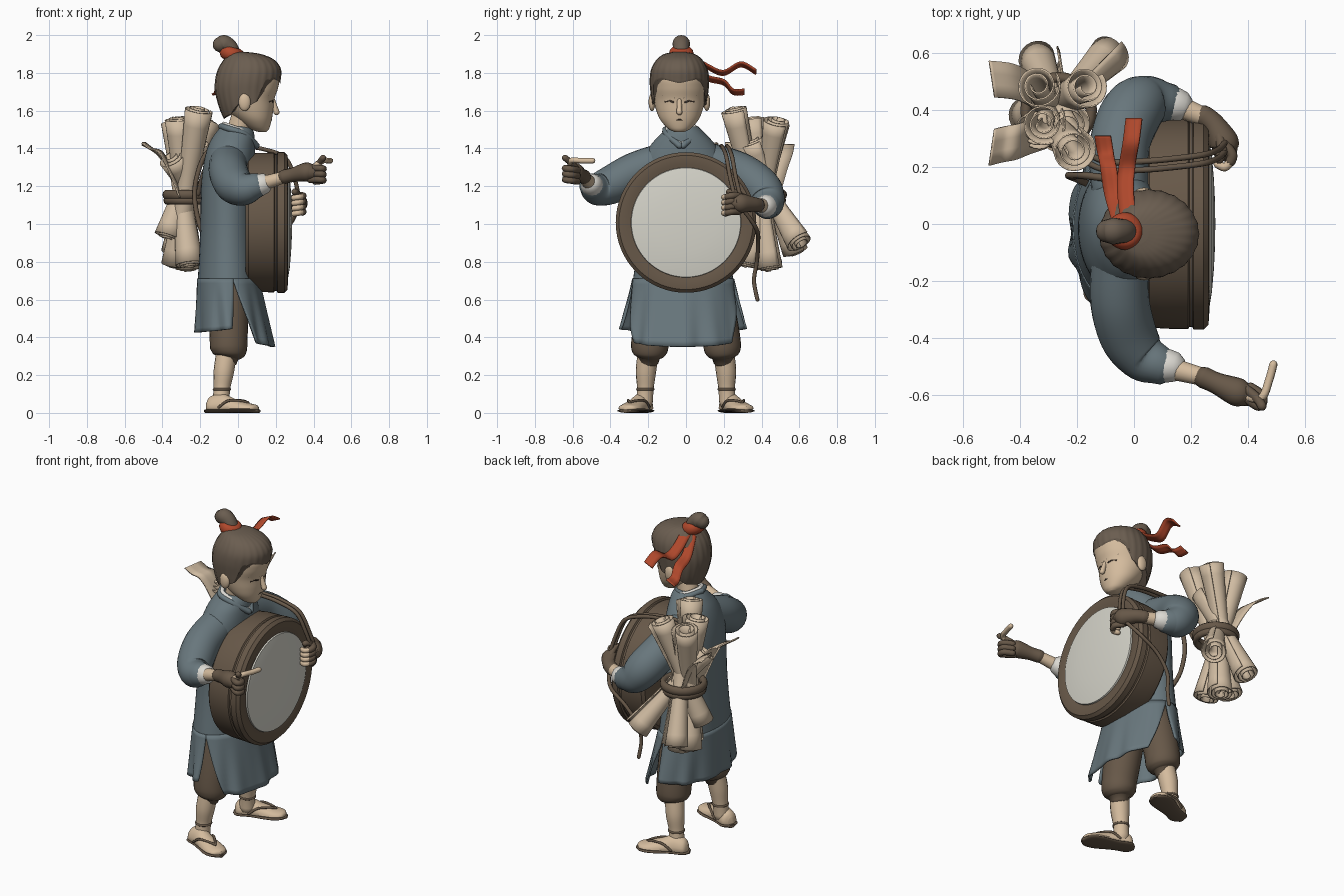
import bpy, bmesh, math
from mathutils import Vector
from math import sin, cos, pi, radians

if "Cube" in bpy.data.objects:
    bpy.data.objects.remove(bpy.data.objects["Cube"])


def material(name, rgb):
    m = bpy.data.materials.new(name)
    m.use_nodes = True
    m.diffuse_color = (*rgb, 1)
    m.node_tree.nodes["Principled BSDF"].inputs["Base Color"].default_value = (*rgb, 1)
    return m


SKIN = material("skin beige", (.66, .50, .34))
PAPER = material("scroll paper", (.63, .50, .36))
ROBE = material("slate blue cloth", (.14, .185, .205))
BROWN = material("brown leather", (.135, .097, .065))
HAIR = material("brown hair", (.145, .11, .08))
RED = material("red ribbon", (.43, .065, .025))
DRUM = material("drum skin white", (.67, .66, .59))
WHITE = material("white linen", (.72, .70, .65))
DARK = material("dark line", (.05, .035, .025))


def lerp(a, b, t):
    return a + (b - a) * t


def lookup(table, x):
    """Linear lookup of a row by its first value."""
    for a, b in zip(table, table[1:]):
        if x <= b[0]:
            t = max(0, (x - a[0]) / max(b[0] - a[0], 1e-9))
            return [lerp(p, q, t) for p, q in zip(a, b)]
    return list(table[-1])


def spline(pts, n=6):
    """Catmull-Rom resampling of tuples of any length."""
    p = [pts[0], *pts, pts[-1]]
    out = []
    for i in range(len(pts) - 1):
        for k in range(n):
            t = k / n
            out.append([.5 * (2 * b + (c - a) * t + (2 * a - 5 * b + 4 * c - d) * t * t
                              + (3 * b - a - 3 * c + d) * t ** 3)
                        for a, b, c, d in zip(p[i], p[i + 1], p[i + 2], p[i + 3])])
    return out + [list(pts[-1])]


def surface(name, rows, mat, wrap=True, caps=True, thick=0, angle=45):
    bm = bmesh.new()
    vs = [[bm.verts.new(p) for p in r] for r in rows]
    n = len(rows[0])
    for a, b in zip(vs, vs[1:]):
        for j in range(n if wrap else n - 1):
            k = (j + 1) % n
            bm.faces.new((a[j], a[k], b[k], b[j]))
    if wrap and caps:
        bm.faces.new(vs[0])
        bm.faces.new(vs[-1])
    bmesh.ops.recalc_face_normals(bm, faces=bm.faces)
    me = bpy.data.meshes.new(name)
    bm.to_mesh(me)
    bm.free()
    me.materials.append(mat)
    me.polygons.foreach_set("use_smooth", [True] * len(me.polygons))
    me.set_sharp_from_angle(angle=radians(angle))
    ob = bpy.data.objects.new(name, me)
    bpy.context.collection.objects.link(ob)
    if thick:
        mod = ob.modifiers.new("thickness", "SOLIDIFY")
        mod.thickness, mod.offset = thick, 0


def frames(path):
    """Position, size and two side axes along a path."""
    up = None
    for i, p in enumerate(path):
        d = (Vector(path[min(i + 1, len(path) - 1)][:3]) - Vector(path[max(i - 1, 0)][:3])).normalized()
        ref = up or (Vector((0, 0, 1)) if abs(d.z) < .9 else Vector((1, 0, 0)))
        up = (ref - d * ref.dot(d)).normalized()
        yield Vector(p[:3]), p[3], d, up, d.cross(up)


def tube(name, pts, mat, sides=16, n=6):
    """Round-ended tube through (x, y, z, radius) points."""
    fr = list(frames(spline(pts, n)))
    arc = [(-sin(a), cos(a)) for a in (1.45, 1.0, .5)]
    rings = [(fr[0], s, c) for s, c in arc] + [(f, 0, 1) for f in fr] + [(fr[-1], -s, c) for s, c in arc[::-1]]
    rows = [[p + d * r * s + (u * cos(a) + v * sin(a)) * r * c
             for a in (2 * pi * k / sides for k in range(sides))] for (p, r, d, u, v), s, c in rings]
    surface(name, rows, mat, angle=60)


def cord(name, pts, r, mat):
    tube(name, [(*p, r) for p in pts], mat, 8)


def ring(name, c, r, thick, mat, tall=1.0, tilt=0):
    rows = []
    for i in range(29):
        a = 2 * pi * i / 28
        rows.append([(c[0] + cos(a) * (r + thick * cos(b)), c[1] + sin(a) * (r + thick * cos(b)),
                      c[2] + thick * tall * sin(b) + tilt * cos(a)) for b in (2 * pi * k / 10 for k in range(10))])
    surface(name, rows, mat, caps=False, angle=60)


def ball(name, c, r, mat):
    rows = [[(c[0] + r[0] * sin(v) * cos(u), c[1] + r[1] * sin(v) * sin(u), c[2] + r[2] * cos(v))
             for u in (2 * pi * k / 20 for k in range(20))] for v in (.03 + (pi - .06) * i / 12 for i in range(13))]
    surface(name, rows, mat, angle=60)


def egg(row, cy, a, k=1.0):
    z, back, front, half = row
    return ((back + front) / 2 + (front - back) / 2 * k * cos(a), cy + half * k * sin(a), z)


def strip(name, pts, width, axis, mat):
    """Thin cloth or paper strip along a path."""
    ax = Vector(axis).normalized() * width / 2
    rows = [[Vector(p) + ax * s for s in (-1, -.3, .3, 1)] for p in spline(pts)]
    surface(name, rows, mat, wrap=False, thick=.008)


CIRCLE = [2 * pi * k / 48 for k in range(48)]
HY = -.035

# Robe body and the slit skirt that continues it
body = spline([(.7, -.213, .11, .266), (.95, -.2, .09, .235), (1.2, -.195, .09, .225), (1.33, -.18, .09, .22),
               (1.42, -.155, .09, .17), (1.48, -.12, .085, .115), (1.515, -.09, .07, .08)])
surface("robe_body", [[egg(r, -.015, a) for a in CIRCLE] for r in body], ROBE)
for name, mid, top, low, hem in (("front", 0, 82, 54, .35), ("back", pi, 100, 87, .425)):
    rows = []
    for i in range(13):
        v = i / 12
        half = radians(lerp(top, low, v))
        row = []
        for j in range(41):
            a = mid + half * (j / 20 - 1)
            k = 1 + .035 * v * cos(11 * a) + .015 * v * sin(17 * a)
            row.append((lerp(-.0515, -.02, v) + lerp(.1605, .205, v) * k * cos(a),
                        -.015 + lerp(.265, .325, v) * k * sin(a),
                        lerp(.71, hem + .02 * (j / 20 - 1) ** 2, v)))
        rows.append(row)
    surface("skirt_" + name, rows, ROBE, wrap=False, thick=.01)

# Collar and neck
tube("neck", [(-.01, -.025, 1.42, .065), (.01, -.03, 1.52, .06), (.04, HY, 1.6, .065)], SKIN)
for name, r, mat, k, lift in (("robe_collar", .017, ROBE, 1.0, 0), ("linen_collar", .013, WHITE, .86, .012)):
    for s in (-1, 1):
        cord(name, [(-.088 * k, -.025, 1.517 + lift), (-.05 * k, -.025 + s * .076 * k, 1.505 + lift),
                    (.035 * k, -.025 + s * .076 * k, 1.475 + lift), (.098 * k, -.025 + s * .01, 1.415 + lift)], r, mat)

# Head
skull = spline([(1.487, .11, .15, .025), (1.505, .06, .165, .06), (1.55, .0, .178, .1), (1.6, -.05, .186, .122),
                (1.66, -.09, .192, .137), (1.72, -.1, .212, .145), (1.78, -.1, .217, .142), (1.84, -.06, .17, .11)])
surface("head", [[egg(r, HY, a) for a in CIRCLE] for r in skull], SKIN, angle=70)
tube("nose", [(.185, HY, 1.655, .012), (.195, HY, 1.62, .014), (.204, HY, 1.592, .016)], SKIN, 10)
cord("mouth", [(.17, HY - .025, 1.549), (.177, HY, 1.552), (.17, HY + .025, 1.549)], .004, DARK)
for s in (-1, 1):
    cord("brow", [(.187, HY + s * .022, 1.668), (.182, HY + s * .055, 1.687), (.16, HY + s * .088, 1.683)], .0055, HAIR)
    cord("eye", [(.184, HY + s * .032, 1.645), (.176, HY + s * .052, 1.652), (.162, HY + s * .075, 1.647)], .0055, DARK)
    ball("ear", (.035, HY + s * .145, 1.645), (.032, .018, .047), SKIN)

# Hair cap that follows the hairline
scalp = spline([(1.5, -.04, .12, .09), (1.56, -.075, .17, .12), (1.62, -.1, .2, .142), (1.7, -.12, .214, .152),
                (1.76, -.12, .224, .156), (1.82, -.105, .226, .148), (1.87, -.075, .19, .12),
                (1.9, -.05, .12, .08), (1.91, -.03, .05, .035)])
hairline = [(0, 1.745), (38, 1.77), (58, 1.755), (70, 1.65), (84, 1.63), (92, 1.68), (106, 1.64), (130, 1.58), (180, 1.555)]
rows = []
for i in range(25):
    row = []
    for j in range(96):
        a = 2 * pi * j / 96
        low = lookup(hairline, 180 - abs(math.degrees(a) - 180))[1]
        z = lerp(low, 1.91, sin(i / 24 * pi / 2))
        row.append(egg(lookup(scalp, z), HY, a, 1 + .01 * cos(24 * a)))
    rows.append(row)
surface("hair", rows, HAIR, angle=70)
tube("hair_knot", [(-.03, -.025, 1.9, .045), (-.045, -.025, 1.935, .043), (-.073, -.025, 1.953, .047),
                   (-.092, -.025, 1.95, .042)], HAIR)
ring("hair_tie", (-.032, -.025, 1.9), .036, .03, RED, 1.25, -.01)
strip("ribbon_upper", [(-.02, .02, 1.89), (-.03, .12, 1.83), (-.025, .2, 1.80), (-.01, .29, 1.845), (0, .37, 1.805)],
      .062, (1, 0, .45), RED)
strip("ribbon_lower", [(-.05, .01, 1.88), (-.075, .1, 1.78), (-.09, .2, 1.75), (-.1, .25, 1.70), (-.11, .31, 1.70)],
      .062, (1, 0, .5), RED)

# Arms: sleeve, cuff, forearm and glove
tube("right_sleeve", [(-.05, -.12, 1.33, .1), (-.05, -.27, 1.275, .104), (-.02, -.39, 1.21, .102),
                      (.03, -.465, 1.185, .088), (.085, -.495, 1.2, .07)], ROBE, 24)
tube("right_cuff", [(.09, -.495, 1.2, .064), (.125, -.5, 1.21, .058)], WHITE)
tube("right_forearm", [(.08, -.495, 1.2, .042), (.25, -.54, 1.25, .031)], SKIN)
tube("right_glove", [(.245, -.54, 1.25, .038), (.29, -.56, 1.26, .038), (.36, -.59, 1.275, .05),
                     (.39, -.6, 1.275, .042)], BROWN)
tube("left_sleeve", [(-.05, .12, 1.33, .1), (-.05, .28, 1.275, .106), (-.005, .395, 1.19, .108),
                     (.05, .43, 1.12, .093), (.11, .43, 1.095, .07)], ROBE, 24)
tube("left_cuff", [(.115, .43, 1.095, .064), (.15, .42, 1.095, .058)], WHITE)
tube("left_forearm", [(.12, .43, 1.095, .042), (.26, .37, 1.1, .033)], SKIN)
tube("left_glove", [(.245, .38, 1.1, .038), (.28, .35, 1.105, .04), (.315, .29, 1.11, .052), (.32, .265, 1.11, .045)], BROWN)
for k in range(3):
    z = 1.295 - .03 * k
    cord("right_finger", [(.38, -.6, z), (.44, -.64, z), (.45, -.605, z - .005), (.41, -.575, z - .01)], .018, BROWN)
cord("right_index_finger", [(.4, -.61, 1.3), (.45, -.61, 1.335), (.475, -.55, 1.335), (.49, -.495, 1.335)], .015, SKIN)
cord("right_thumb", [(.38, -.57, 1.285), (.43, -.61, 1.325), (.45, -.64, 1.35)], .017, BROWN)
for k in range(4):
    z = 1.15 - .028 * k
    cord("left_finger", [(.32, .28, z), (.345, .245, z), (.34, .22, z - .005)], .018, BROWN)
    cord("left_fingertip", [(.34, .22, z - .005), (.32, .2, z - .008), (.295, .21, z - .012)], .015, SKIN)
cord("left_thumb", [(.3, .31, 1.14), (.31, .26, 1.165), (.3, .23, 1.17)], .018, BROWN)


# Drum, turned about the x axis
def turned(name, prof, mat):
    surface(name, [[(x, r * cos(a), 1.008 + r * sin(a)) for a in
                    (2 * pi * k / 64 for k in range(64))] for x, r in prof], mat, angle=35)


turned("drum_body", [(.04, .02), (.04, .345), (.055, .362), (.1, .368), (.19, .37), (.195, .362), (.205, .362),
                     (.21, .372), (.245, .372), (.262, .355), (.265, .31), (.255, .285), (.25, .02)], BROWN)
turned("drum_skin", [(.25, .293), (.266, .289), (.274, .24), (.281, .16), (.285, .08), (.286, .01)], DRUM)

# Ropes and straps
for k in (0, .03):
    cord("shoulder_rope", [(.33, .27 + k, 1.1), (.3, .235 + k, 1.24), (.25, .215 + k, 1.35), (.14, .2 + k, 1.395),
                           (.02, .19 + k, 1.41), (-.1, .19 + k, 1.4), (-.18, .23 + k, 1.28), (-.21, .28, 1.16)], .011, BROWN)
cord("back_strap", [(-.09, .16, 1.42), (-.17, .17, 1.37), (-.215, .17, 1.26), (-.23, .17, 1.14), (-.205, .16, 1.0),
                    (-.16, .14, .9)], .013, BROWN)
cord("rope_tail", [(.32, .3, 1.08), (.26, .37, .98), (.15, .382, .9), (.07, .375, .8), (.055, .36, .7), (.06, .378, .6)],
     .011, BROWN)


# Bundle of rolled scrolls, each a spiral sheet pinched at the tie
def scroll(top, low, r):
    a, b = Vector(low), Vector(top)
    rows = []
    d = (b - a).normalized()
    u = d.cross(Vector((0, 1, 0))).normalized()
    v = d.cross(u)
    for i in range(11):
        t = i / 10
        size = r * (.68 + .42 * abs(2 * t - 1) ** 1.2)
        row = []
        for j in range(61):
            w = j / 60
            ang = 2 * pi * 2.6 * w
            row.append(a.lerp(b, t) + (u * cos(ang) + v * sin(ang)) * size * (.3 + .7 * w) + d * .02 * w * (1 - 2 * t))
        rows.append(row)
    surface("paper_scroll", rows, PAPER, wrap=False, thick=.006)


for top, low in (((-.21, .255, 1.62), (-.34, .45, .77)), ((-.32, .35, 1.57), (-.26, .45, .75)),
                 ((-.34, .49, 1.55), (-.26, .32, .77)), ((-.165, .485, 1.56), (-.38, .38, .92)),
                 ((-.36, .32, 1.36), (-.08, .61, .89)), ((-.23, .34, 1.45), (-.34, .59, .84))):
    scroll(top, low, .072)
ring("scroll_tie", (-.265, .4, 1.155), .115, .02, BROWN, 1.3)
ring("scroll_tie_lower", (-.265, .4, 1.125), .112, .018, BROWN, 1.2)
strip("loose_sheet_a", [(-.3, .33, 1.14), (-.36, .31, 1.29), (-.41, .29, 1.38), (-.46, .28, 1.4), (-.5, .27, 1.43)],
      .13, (.15, 1, 0), PAPER)
strip("loose_sheet_b", [(-.3, .43, 1.14), (-.36, .47, 1.28), (-.42, .5, 1.37), (-.5, .51, 1.42)],
      .13, (-.15, 1, 0), PAPER)

# Legs, trousers and sandals
for s, side in ((-1, "right"), (1, "left")):
    tube(side + "_trouser", [(-.05, s * .12, .7, .11), (-.05, s * .165, .5, .105), (-.05, s * .188, .39, .1),
                             (-.05, s * .193, .335, .097), (-.053, s * .195, .305, .082), (-.055, s * .196, .292, .058)],
         BROWN, 24)
    tube(side + "_shin", [(-.06, s * .2, .32, .055), (-.075, s * .212, .22, .054), (-.085, s * .215, .13, .044),
                          (-.09, s * .22, .06, .045)], SKIN)
    ring(side + "_ankle_cord", (-.085, s * .215, .125), .042, .007, BROWN)
    yaw = s * radians(22)

    def place(x, y, z):
        return (-.1 + x * cos(yaw) - y * sin(yaw), s * .236 + x * sin(yaw) + y * cos(yaw), z)

    def foot(name, spec, mat):
        rows = [[place(x, w * cos(a), z + (h * sin(a) if sin(a) > 0 else .012 * sin(a)))
                 for a in (2 * pi * k / 20 for k in range(20))] for x, w, z, h in spline(spec, 5)]
        surface(name, rows, mat)

    foot(side + "_foot", [(-.068, .02, .024, .035), (-.045, .05, .024, .065), (.02, .052, .024, .078),
                          (.09, .058, .024, .05), (.16, .062, .024, .03), (.205, .046, .024, .02),
                          (.222, .012, .024, .01)], SKIN)
    foot(side + "_sole", [(-.078, .02, .012, .006), (-.05, .054, .012, .008), (.03, .054, .012, .008),
                          (.14, .07, .012, .008), (.2, .056, .012, .008), (.23, .015, .012, .006)], BROWN)
    for k in (-1, 1):
        cord(side + "_sandal_strap", [place(.02, k * .054, .03), place(.07, k * .047, .064), place(.13, k * .02, .064),
                                      place(.165, 0, .055)], .007, BROWN)
